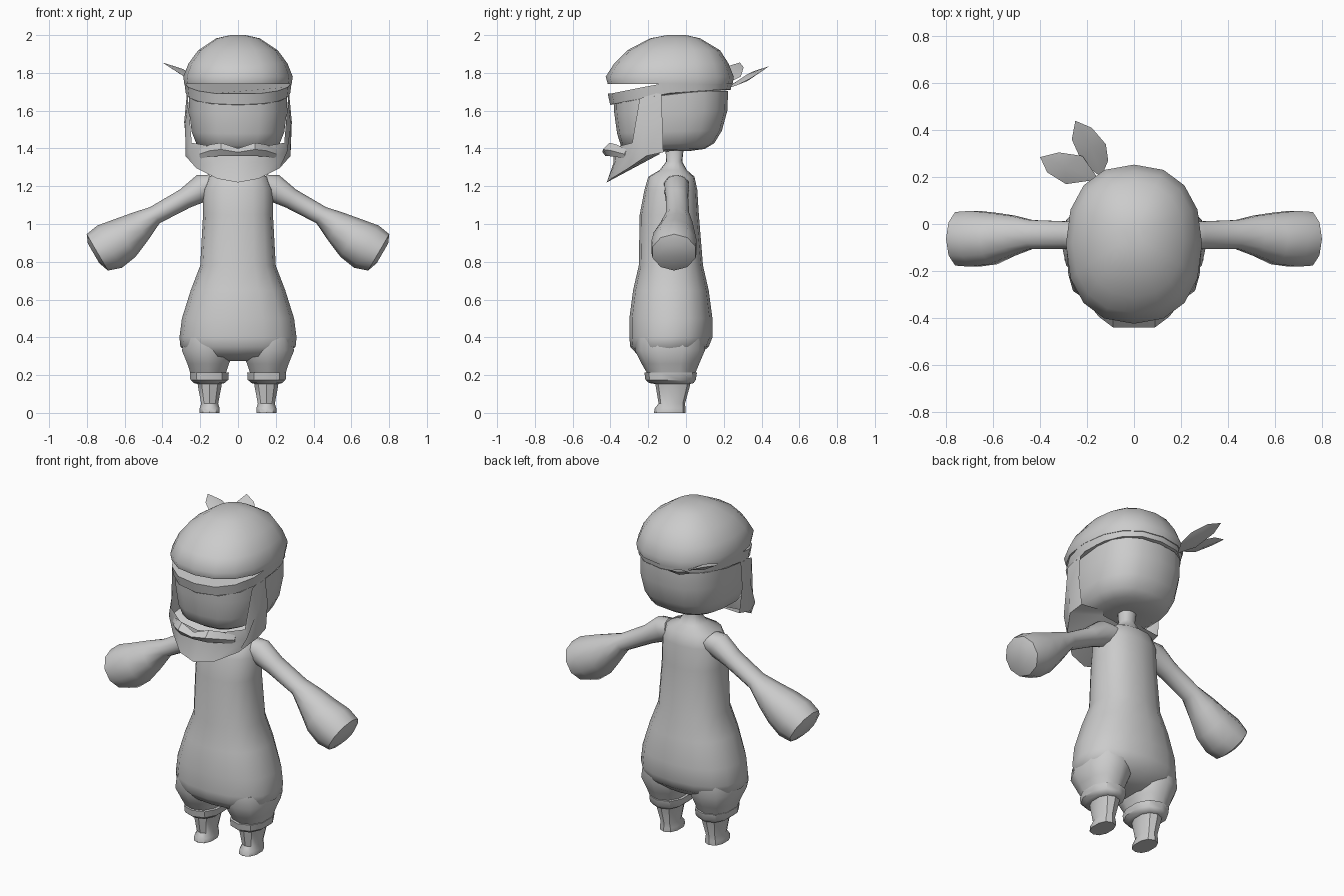
import bpy, bmesh, math
from mathutils import Vector

GREY = bpy.data.materials.new("plain grey")
GREY.diffuse_color = (0.6, 0.6, 0.6, 1)


def finish(name, bm, angle=50):
    bmesh.ops.remove_doubles(bm, verts=bm.verts, dist=0.0005)
    bmesh.ops.recalc_face_normals(bm, faces=bm.faces)
    mesh = bpy.data.meshes.new(name)
    bm.to_mesh(mesh)
    bm.free()
    mesh.materials.append(GREY)
    obj = bpy.data.objects.new(name, mesh)
    bpy.context.collection.objects.link(obj)
    bpy.ops.object.select_all(action='DESELECT')
    obj.select_set(True)
    bpy.context.view_layer.objects.active = obj
    bpy.ops.object.shade_smooth_by_angle(angle=math.radians(angle))
    return obj


def loft(name, rings, angle=50, closed=True):
    """Skin a list of equally long point rings; closed rings get end caps."""
    bm = bmesh.new()
    vs = [[bm.verts.new(p) for p in ring] for ring in rings]
    n = len(vs[0])
    for a, b in zip(vs, vs[1:]):
        for i in range(n if closed else n - 1):
            j = (i + 1) % n
            bm.faces.new((a[i], a[j], b[j], b[i]))
    if closed:
        bm.faces.new(vs[0])
        bm.faces.new(vs[-1])
    return finish(name, bm, angle)


def oval(cx, hx, y0, y1, z, n=14, p=2.3, tilt=None):
    """Level rounded section spanning y0..y1; tilt adds height by y."""
    pts = []
    for k in range(n):
        a = 2 * math.pi * k / n - math.pi / 2
        c, s = math.cos(a), math.sin(a)
        x = cx + hx * math.copysign(abs(c) ** (2 / p), c)
        y = (y0 + y1) / 2 + (y1 - y0) / 2 * math.copysign(abs(s) ** (2 / p), s)
        pts.append((x, y, z + (tilt(y) if tilt else 0)))
    return pts


def stack(name, rows, cx=0, angle=50, **kw):
    return loft(name, [oval(cx, *r, **kw) for r in rows], angle)


# Torso with wide trousers and a neck
stack("body", [(.10, -.16, 0, .275), (.24, -.25, .06, .30), (.305, -.295, .12, .35), (.31, -.30, .14, .40),
               (.297, -.30, .14, .50), (.25, -.28, .12, .65), (.20, -.25, .09, .78),
               (.185, -.245, .068, 1.05), (.185, -.22, .06, 1.18), (.155, -.20, .045, 1.25),
               (.075, -.14, .005, 1.285), (.045, -.105, -.02, 1.33), (.05, -.11, -.01, 1.42)], n=16)


# Arms ending in round fists
ARM = [(.12, 1.205, .065, .07, -.05), (.18, 1.195, .075, .068, -.05), (.28, 1.135, .055, .062, -.048),
       (.44, 1.047, .05, .065, -.045), (.52, .985, .085, .09, -.05), (.60, .925, .115, .115, -.062),
       (.68, .88, .13, .125, -.063), (.745, .85, .112, .12, -.063), (.765, .845, .06, .07, -.063)]
for side, label in ((1, "left"), (-1, "right")):
    rings = []
    for x, z, r, ry, cy in ARM:
        ring = []
        for k in range(10):
            a = 2 * math.pi * k / 10
            ring.append((side * (x + .5 * r * math.cos(a)), cy + ry * math.sin(a), z + .86 * r * math.cos(a)))
        rings.append(ring)
    loft(label + "_arm", rings)

    # Trouser leg, cuff and boot
    stack(label + "_trouser_leg", [(.13, -.27, .10, .40), (.145, -.27, .10, .33), (.115, -.235, .07, .26),
                                   (.095, -.20, .045, .20)], cx=side * .158, n=10)
    stack(label + "_cuff", [(.09, -.20, .035, .215), (.108, -.22, .058, .213), (.105, -.215, .052, .175),
                            (.085, -.195, .04, .158), (.06, -.16, .02, .152)], cx=side * .152, n=10, angle=40)
    stack(label + "_boot", [(.068, -.165, .025, .17), (.065, -.16, .02, .14), (.047, -.145, -.005, .05),
                            (.055, -.165, -.003, .025), (.055, -.17, -.003, 0)], cx=side * .15, n=10, angle=40)


# Cap with a rim that rises toward the back
def rim_tilt(y):
    return -.06 * max(0, min(1, (-.1 - y) / .3)) + .02 * max(0, min(1, (y + .1) / .3))


stack("cap", [(.24, -.36, .20, 1.70), (.277, -.402, .237, 1.69), (.29, -.42, .25, 1.78)][:2],
      tilt=rim_tilt)
stack("cap_dome", [(.277, -.402, .237, 1.692), (.284, -.414, .247, 1.75)], tilt=rim_tilt, n=16)
stack("cap_crown", [(.284, -.414, .247, 1.74), (.29, -.425, .253, 1.78), (.262, -.38, .225, 1.85), (.21, -.31, .18, 1.92),
                    (.115, -.19, .075, 1.983), (.04, -.10, .0, 2.0)], n=16)
# Head under the cap
stack("head", [(.06, -.13, .02, 1.385), (.17, -.30, .10, 1.395), (.222, -.345, .15, 1.425),
               (.248, -.365, .19, 1.49), (.262, -.38, .22, 1.60), (.262, -.385, .222, 1.70)], n=18, p=2.6,
      tilt=lambda y: rim_tilt(y) * .2)

# Beard with sideburns: right half rows (inner edge, middle, lower edge, underside)
HALF = [[(.27, -.13, 1.70), (.285, -.125, 1.54), (.27, -.12, 1.38), (.12, -.11, 1.39)],
        [(.265, -.245, 1.665), (.28, -.215, 1.52), (.278, -.21, 1.36), (.12, -.12, 1.39)],
        [(.245, -.285, 1.43), (.26, -.285, 1.38), (.22, -.305, 1.295), (.10, -.14, 1.38)],
        [(.13, -.365, 1.41), (.13, -.375, 1.33), (.11, -.395, 1.24), (.05, -.14, 1.375)],
        [(0, -.385, 1.40), (0, -.385, 1.32), (0, -.42, 1.22), (0, -.14, 1.37)]]
mirrored = [[(-x, y, z) for x, y, z in row] for row in HALF[-2::-1]]
loft("beard", HALF + mirrored, angle=40, closed=False)

# Moustache: pointed bar with two lobes
STACHE = [(.205, -.315, 1.37, .025, .012), (.15, -.365, 1.388, .032, .03), (.09, -.405, 1.395, .035, .035),
          (0, -.42, 1.38, .02, .022)]
full = [(-x, *r) for x, *r in STACHE] + STACHE[-2::-1]
loft("moustache", [[(x, y - ry, z), (x, y, z + rz), (x, y + ry, z), (x, y - ry * .3, z - rz)]
                   for x, y, z, rz, ry in full], angle=30)

# Two leaf-shaped tails of the cap knot
LEAVES = {"knot_tail_long": [(-.14, .20, 1.71), (-.11, .27, 1.735), (-.12, .34, 1.77), (-.18, .41, 1.815),
                             (-.25, .44, 1.835), (-.265, .36, 1.81), (-.22, .26, 1.75)],
          "knot_tail_short": [(-.15, .19, 1.73), (-.22, .29, 1.78), (-.32, .305, 1.83), (-.40, .285, 1.855),
                              (-.37, .22, 1.835), (-.29, .17, 1.785)]}
for name, outline in LEAVES.items():
    bm = bmesh.new()
    mid = sum((Vector(p) for p in outline), Vector()) / len(outline)
    edge = [bm.verts.new(p) for p in outline]
    for dz in (.018, -.018):
        hub = bm.verts.new(mid + Vector((0, 0, dz)))
        for a, b in zip(edge, edge[1:] + edge[:1]):
            bm.faces.new((a, b, hub))
    finish(name, bm, 30)
